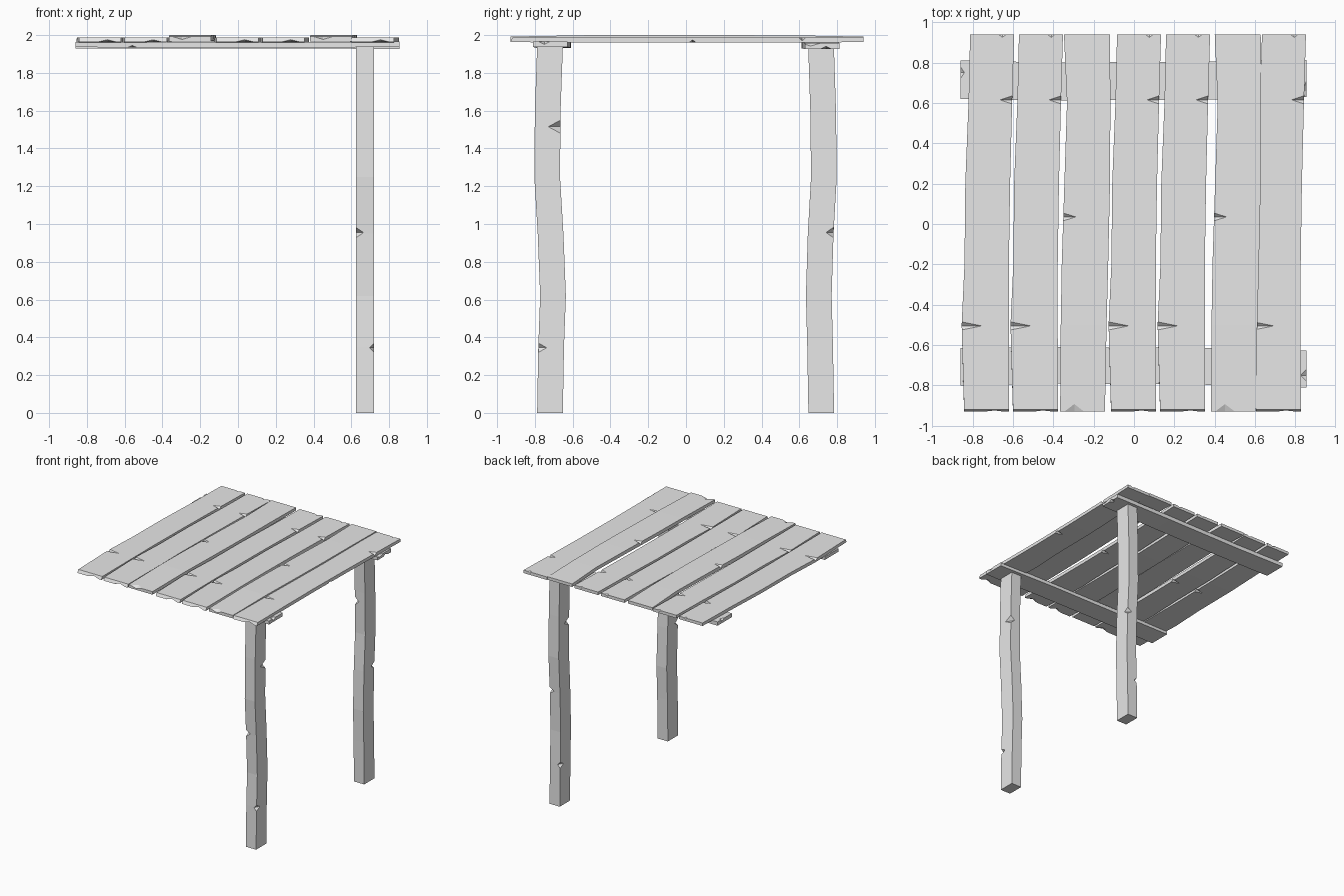
import bpy, bmesh
from mathutils import Matrix, Vector

cube = bpy.data.objects.get("Cube")
if cube:
    bpy.data.objects.remove(cube, do_unlink=True)

# Single weathered grey for all timber
GREY = (0.8, 0.8, 0.8, 1.0)
wood = bpy.data.materials.new("weathered_grey_wood")
wood.use_nodes = True
wood.diffuse_color = GREY
wood.node_tree.nodes["Principled BSDF"].inputs["Base Color"].default_value = GREY


def make_object(name, bm):
    bmesh.ops.recalc_face_normals(bm, faces=bm.faces)
    mesh = bpy.data.meshes.new(name)
    bm.to_mesh(mesh)
    bm.free()
    obj = bpy.data.objects.new(name, mesh)
    bpy.context.collection.objects.link(obj)
    return obj


def carve(obj, notches):
    """Chip edges with diamond cutters given as (centre, radii)."""
    bm = bmesh.new()
    for centre, radii in notches:
        place = Matrix.Translation(centre) @ Matrix.Diagonal((*radii, 1))
        tips = {}
        for axis in range(3):
            for sign in (-1, 1):
                tip = Vector((0, 0, 0))
                tip[axis] = sign
                tips[axis, sign] = bm.verts.new(place @ tip)
        for sx in (-1, 1):
            for sy in (-1, 1):
                for sz in (-1, 1):
                    bm.faces.new((tips[0, sx], tips[1, sy], tips[2, sz]))
    cutter = make_object("notch_cutter", bm)
    cutter.hide_render = True
    mod = obj.modifiers.new("notches", 'BOOLEAN')
    mod.operation = 'DIFFERENCE'
    mod.solver = 'EXACT'
    mod.object = cutter
    bpy.context.view_layer.objects.active = obj
    bpy.ops.object.modifier_apply(modifier=mod.name)
    bpy.data.objects.remove(cutter, do_unlink=True)


def timber(name, axes, stations, notches, slant=0.0):
    """Loft a rectangular section; stations are (along, a0, a1, b0, b1)."""
    bm = bmesh.new()
    order = ["xyz".index(c) for c in axes]
    rings = []
    for i, (t, a0, a1, b0, b1) in enumerate(stations):
        ring = []
        for a, b in ((a0, b0), (a1, b0), (a1, b1), (a0, b1)):
            co = Vector((0, 0, 0))
            lean = slant if i == 0 and b == b1 else 0
            co[order[0]], co[order[1]], co[order[2]] = t + lean, a, b
            ring.append(bm.verts.new(co))
        rings.append(ring)
    for low, high in zip(rings, rings[1:]):
        for i in range(4):
            j = (i + 1) % 4
            bm.faces.new((low[i], low[j], high[j], high[i]))
    bm.faces.new(rings[0])
    bm.faces.new(rings[-1])
    obj = make_object(name, bm)
    obj.data.materials.append(wood)
    carve(obj, notches)
    return obj


# Posts: the back one is the front one turned half round
POST_X = (0.625, 0.72)
POST_LINE = {
    "front_post": [(0, -0.788), (0.35, -0.782), (0.62, -0.772), (0.95, -0.785),
                   (1.25, -0.803), (1.6, -0.8), (1.94, -0.788)],
    "back_post": [(0, 0.648), (0.35, 0.642), (0.62, 0.635), (0.95, 0.645),
                  (1.25, 0.662), (1.6, 0.658), (1.94, 0.647)],
}
for name, line in POST_LINE.items():
    turn = 1 if name == "front_post" else -1
    y_at = dict(line)
    chips = []
    for sx, sy, z, near, radii in ((1, 1, 1.515, 1.6, (0.04, 0.065, 0.035)),
                                   (1, -1, 0.345, 0.35, (0.025, 0.045, 0.025)),
                                   (-1, -1, 0.955, 0.95, (0.04, 0.04, 0.028))):
        x = POST_X[1] if sx * turn > 0 else POST_X[0]
        y = y_at[near] + (0.136 if sy * turn > 0 else 0)
        chips.append(((x, y, z), radii))
    timber(name, "zyx", [(z, y, y + 0.136, *POST_X) for z, y in line], chips)

# Cross beams on top of the posts
timber("front_beam", "xyz",
       [(-0.86, -0.80, -0.615, 1.937, 1.963), (-0.4, -0.79, -0.61, 1.932, 1.963),
        (0.3, -0.795, -0.612, 1.934, 1.963), (0.855, -0.81, -0.628, 1.937, 1.966)],
       [((0.855, -0.75, 1.966), (0.03, 0.03, 0.015)),
        ((-0.56, -0.793, 1.932), (0.03, 0.04, 0.014))])
timber("back_beam", "xyz",
       [(-0.86, 0.62, 0.81, 1.928, 1.96), (-0.4, 0.612, 0.80, 1.93, 1.963),
        (0.3, 0.615, 0.805, 1.93, 1.963), (0.855, 0.63, 0.812, 1.926, 1.957)],
       [((0.855, 0.66, 1.957), (0.02, 0.05, 0.015)),
        ((-0.86, 0.75, 1.96), (0.02, 0.03, 0.015)),
        ((0.855, 0.74, 1.926), (0.03, 0.03, 0.015))])

# Roof planks: (y, left offset, right offset); the third and sixth lie turned over
PLAIN = [(-0.93, 0, 0.223), (-0.5, -0.012, 0.222), (-0.2, 0.002, 0.222),
         (0.2, 0.006, 0.228), (0.6, 0.022, 0.238), (0.94, 0.03, 0.248)]
TURNED = [(-0.93, 0, 0.222), (-0.5, 0.003, 0.23), (-0.2, 0.008, 0.238),
          (0.2, 0.021, 0.247), (0.6, 0.034, 0.249), (0.94, 0.019, 0.247)]
LEFT = [-0.842, -0.6, -0.366, -0.114, 0.129, 0.381, 0.604]
for i, x in enumerate(LEFT):
    turned = i in (2, 5)
    stations = []
    for y, a, b in (TURNED if turned else PLAIN):
        mid = 1 - min(1, max(0, (abs(y) - 0.5) / 0.44))
        low, top = (1.967, 1.992) if turned else (1.963, 1.988)
        if turned:
            low, top = low + 0.004 * mid, top + 0.008 * mid
        else:
            low -= 0.003 * mid
        stations.append((y, x + a, x + b, low, top))
    if turned:
        chips = [((x + 0.013, 0.035, 2.0), (0.065, 0.02, 0.02)),
                 ((x + 0.07, -0.93, 1.992), (0.05, 0.04, 0.015))]
    else:
        chips = [((x + 0.238, 0.615, 1.988), (0.06, 0.02, 0.018)),
                 ((x - 0.012, -0.505, 1.988), (0.10, 0.02, 0.018)),
                 ((x + 0.222, 0.035, 1.96), (0.06, 0.02, 0.015)),
                 ((x + 0.15, -0.93, 1.963), (0.05, 0.04, 0.015)),
                 ((x + 0.19, 0.94, 1.988), (0.02, 0.015, 0.01))]
    timber(f"roof_plank_{i + 1}", "yxz", stations, chips, 0 if turned else 0.012)
